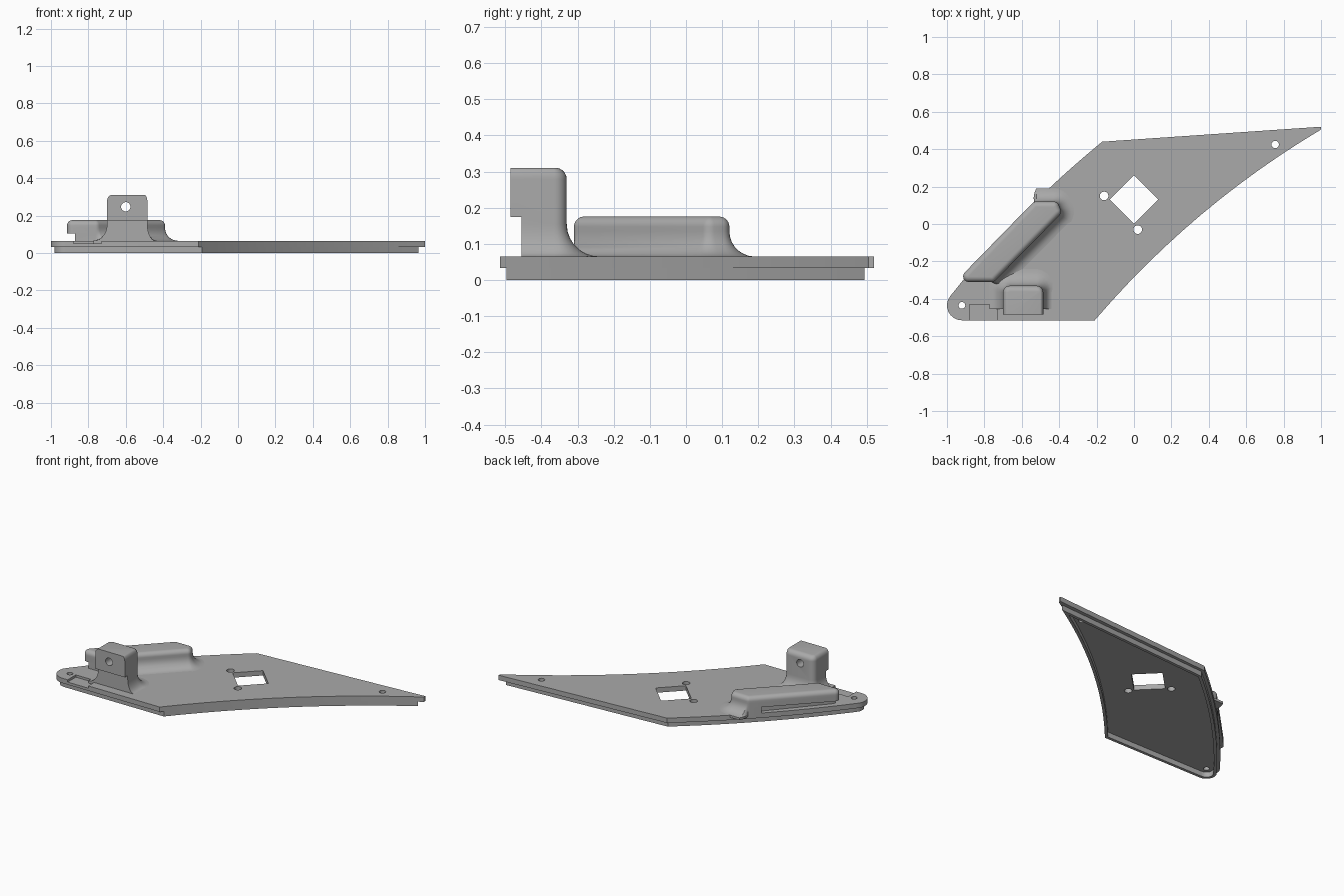
import bpy, bmesh, math
from mathutils import Vector

if "Cube" in bpy.data.objects:
    bpy.data.objects.remove(bpy.data.objects["Cube"])

grey = bpy.data.materials.new("plain grey")
grey.use_nodes = True
COLOUR = (0.4, 0.4, 0.4, 1)
grey.diffuse_color = COLOUR
grey.node_tree.nodes["Principled BSDF"].inputs["Base Color"].default_value = COLOUR

TOP, STEP = 0.065, 0.033


def loft(name, rings, ring_shaped=False):
    """Join loops of equal length; cap the ends, or close them into a hoop."""
    bm = bmesh.new()
    loops = [[bm.verts.new(p) for p in ring] for ring in rings]
    pairs = list(zip(loops, loops[1:]))
    if ring_shaped:
        pairs.append((loops[-1], loops[0]))
    else:
        bm.faces.new(loops[0][::-1])
        bm.faces.new(loops[-1])
    for a, b in pairs:
        for i in range(len(a)):
            j = (i + 1) % len(a)
            bm.faces.new((a[i], a[j], b[j], b[i]))
    bmesh.ops.recalc_face_normals(bm, faces=bm.faces)
    mesh = bpy.data.meshes.new(name)
    bm.to_mesh(mesh)
    bm.free()
    mesh.materials.append(grey)
    obj = bpy.data.objects.new(name, mesh)
    bpy.context.collection.objects.link(obj)
    return obj


def at(points, z):
    return [(p[0], p[1], z) for p in points]


def prism(name, points, z0, z1):
    return loft(name, [at(points, z0), at(points, z1)])


def box(name, x0, x1, y0, y1, z0, z1):
    return prism(name, [(x0, y0), (x1, y0), (x1, y1), (x0, y1)], z0, z1)


def circle(x, y, r, n=24):
    return [(x + r * math.cos(i * math.tau / n), y + r * math.sin(i * math.tau / n)) for i in range(n)]


def cut(obj, *cutters):
    for c in cutters:
        c.hide_render = True
        mod = obj.modifiers.new("cut", 'BOOLEAN')
        mod.operation, mod.solver, mod.object = 'DIFFERENCE', 'EXACT', c
    bpy.context.view_layer.objects.active = obj
    for mod in list(obj.modifiers):
        bpy.ops.object.modifier_apply(modifier=mod.name)
    for c in cutters:
        bpy.data.objects.remove(c)


def smooth(obj):
    bpy.ops.object.select_all(action='DESELECT')
    obj.select_set(True)
    bpy.context.view_layer.objects.active = obj
    bpy.ops.object.shade_smooth_by_angle(angle=math.radians(32))


def bezier(a, b, c, n=12):
    a, b, c = Vector(a), Vector(b), Vector(c)
    return [a.lerp(b, i / n).lerp(b.lerp(c, i / n), i / n) for i in range(n + 1)]


def outline(square_tip):
    """Plate outline, counter-clockwise, and the index where the curved inner edge ends."""
    pts = bezier((-0.21, -0.515), (0.315, 0.0975), (1, 0.505 if square_tip else 0.515))
    inner = len(pts) - 1
    if square_tip:
        pts.append(Vector((1, 0.52)))
    pts += bezier((-0.17, 0.44), (-0.625, 0.0675), (-0.982, -0.385))
    for i in range(1, 9):
        a = math.radians(141 + 129 * i / 8)
        pts.append(Vector((-0.92 + 0.08 * math.cos(a), -0.435 + 0.08 * math.sin(a))))
    return pts, inner


def inset(pts, dists):
    """Move every edge inwards by its own distance."""
    out, n = [], len(pts)
    for i, p in enumerate(pts):
        e1, e2 = (p - pts[i - 1]).normalized(), (pts[(i + 1) % n] - p).normalized()
        n1, n2 = Vector((-e1.y, e1.x)), Vector((-e2.y, e2.x))
        d1, d2 = dists[i - 1], dists[i]
        det = n1.x * n2.y - n1.y * n2.x
        if abs(det) < 1e-3:
            out.append(p + n1 * d1)
        else:
            out.append(p + Vector((d1 * n2.y - d2 * n1.y, n1.x * d2 - n2.x * d1)) / det)
    return out


def rounded(corners, r, n=6):
    """Rounded polygon as (point, outward normal) pairs."""
    res, pts = [], [Vector(c) for c in corners]
    for i, p in enumerate(pts):
        e1, e2 = (p - pts[i - 1]).normalized(), (pts[(i + 1) % len(pts)] - p).normalized()
        turn = math.atan2(e1.x * e2.y - e1.y * e2.x, e1.dot(e2))
        inward = Vector((-e1.y, e1.x))
        centre = p - e1 * r * math.tan(turn / 2) + inward * r
        start = math.atan2(-inward.y, -inward.x)
        for k in range(n + 1):
            a = start + turn * k / n
            nrm = Vector((math.cos(a), math.sin(a)))
            res.append((centre + nrm * r, nrm))
    return res


def filleted_block(name, corners, r, height, foot, top_r, weight):
    """Raised block with a concave foot fillet and a rounded top edge."""
    shape, steps = rounded(corners, r), 7
    profile = [(foot, TOP - 0.015)]
    for k in range(steps + 1):
        a = math.pi / 2 * k / steps
        profile.append((foot * (1 - math.sin(a)), TOP + foot * (1 - math.cos(a))))
    for k in range(steps + 1):
        a = math.pi / 2 * k / steps
        profile.append((top_r * (math.cos(a) - 1), height - top_r + 0.0005 + top_r * math.sin(a)))
    rings = [at([p + nrm * d * weight(nrm, d) for p, nrm in shape], z) for d, z in profile]
    return loft(name, rings)


def clamp(v):
    return max(0.0, min(1.0, v))


# Plate with its screw holes, diamond window and front notch
plate = prism("plate", outline(True)[0], STEP, TOP)
holes = [(-0.92, -0.435, 0.018), (0.755, 0.425, 0.02), (-0.16, 0.15, 0.023), (0.02, -0.03, 0.023)]
cutters = [prism("hole_cutter", circle(*h), -0.1, 0.2) for h in holes]
cutters.append(prism("window_cutter", circle(0, 0.13, 0.13, 4), -0.1, 0.2))
cutters.append(box("notch_cutter", -0.88, -0.73, -0.6, -0.43, 0.05, 0.2))
cut(plate, *cutters)
smooth(plate)

# Stepped rim under the plate, flush along the curved inner edge
base, inner = outline(False)
outer = inset(base, [0 if i < inner else 0.019 for i in range(len(base))])
pocket = inset(base, [0.018 if i < inner else 0.038 for i in range(len(base))])
rim = loft("lower_rim", [at(outer, 0), at(outer, STEP), at(pocket, STEP), at(pocket, 0)], True)
smooth(rim)

# Diagonal ridge with an undercut along its outer side
ridge = filleted_block(
    "diagonal_ridge", [(-0.955, -0.31), (-0.75, -0.31), (-0.385, 0.06), (-0.41, 0.12), (-0.535, 0.12)],
    0.03, 0.175, 0.07, 0.028,
    lambda n, d: 1 if d <= 0 else clamp((n.x + 0.4) * 2.5) * clamp((n.y + 1) * 3))
cut(ridge, prism("undercut_cutter", [(-1.1, -0.45), (-0.9, -0.36), (-0.86, -0.29), (-0.57, 0.04),
                                     (-0.7, 0.15)], 0, 0.105))
smooth(ridge)

# Upright lug with a cross hole and a relieved lower front
lug = filleted_block(
    "upright_lug", [(-0.7, -0.6), (-0.485, -0.6), (-0.485, -0.33), (-0.7, -0.33)],
    0.035, 0.31, 0.09, 0.032,
    lambda n, d: 0.65 - 0.15 * n.x + 0.35 * max(n.y, 0))
pin = loft("pin_cutter", [[(x, y, z) for x, z in circle(-0.6, 0.247, 0.025)] for y in (-0.7, -0.2)])
cut(lug, box("front_cutter", -1, 0, -0.9, -0.485, 0, 0.5),
    box("relief_cutter", -1, 0, -0.9, -0.455, 0, 0.175), pin)
smooth(lug)
